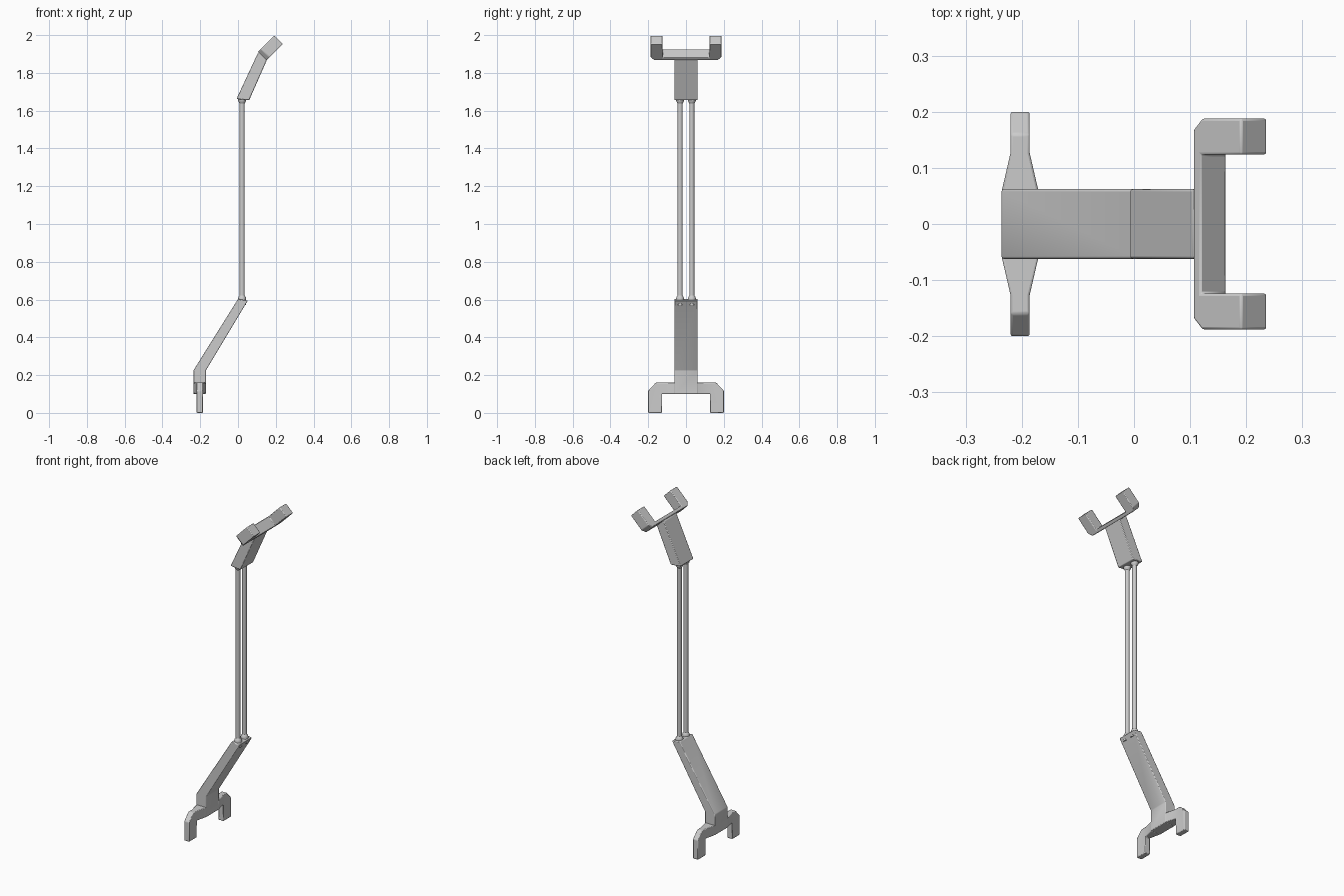
import bpy, bmesh
from mathutils import Vector

if "Cube" in bpy.data.objects:
    bpy.data.objects.remove(bpy.data.objects["Cube"])


def finish(name, bm, bevel=0.004):
    bmesh.ops.remove_doubles(bm, verts=bm.verts, dist=1e-5)
    bmesh.ops.recalc_face_normals(bm, faces=bm.faces)
    me = bpy.data.meshes.new(name)
    bm.to_mesh(me)
    bm.free()
    ob = bpy.data.objects.new(name, me)
    bpy.context.collection.objects.link(ob)
    if bevel:
        mod = ob.modifiers.new("soft_edges", 'BEVEL')
        mod.width = bevel
        mod.segments = 2
        mod.limit_method = 'ANGLE'
        mod.angle_limit = 0.4
    bpy.ops.object.select_all(action='DESELECT')
    ob.select_set(True)
    bpy.context.view_layer.objects.active = ob
    bpy.ops.object.shade_smooth_by_angle(angle=0.6)
    return ob


def extrude(name, points, offset):
    """Closed profile of 3D points swept along an offset."""
    bm = bmesh.new()
    face = bm.faces.new([bm.verts.new(p) for p in points])
    ext = bmesh.ops.extrude_face_region(bm, geom=[face])
    new = [g for g in ext["geom"] if isinstance(g, bmesh.types.BMVert)]
    bmesh.ops.translate(bm, verts=new, vec=offset)
    return finish(name, bm)


def lathe(name, x, y, profile, sides=20):
    """Turned part from (radius, z) pairs."""
    bm = bmesh.new()
    vs = [bm.verts.new((x + r, y, z)) for r, z in [(0, profile[0][1])] + profile + [(0, profile[-1][1])]]
    es = [bm.edges.new(p) for p in zip(vs, vs[1:])]
    bmesh.ops.spin(bm, geom=vs + es, cent=(x, y, 0), axis=(0, 0, 1),
                   angle=6.283185307, steps=sides)
    return finish(name, bm, 0)


W = 0.062

# lower bent arm with its hub
lower = [(-0.236, 0.10), (-0.170, 0.10), (-0.170, 0.225), (0.052, 0.595), (0.0, 0.603), (-0.236, 0.225)]
extrude("lower_arm", [(x, -W, z) for x, z in lower], Vector((0, 2 * W, 0)))

# upper slanted arm
upper = [(-0.008, 1.662), (0.059, 1.655), (0.153, 1.868), (0.122, 1.915), (0.105, 1.905)]
extrude("upper_arm", [(x, -W, z) for x, z in upper], Vector((0, 2 * W, 0)))

# lower fork: tapered shoulders ending in downward feet
bm = bmesh.new()
half = [(W - 0.004, 0.10, 0.16, 0.033), (0.127, 0.10, 0.16, 0.017)]
foot = [(0.127, 0.0), (0.2, 0.0), (0.2, 0.118), (0.16, 0.16), (0.127, 0.16), (0.127, 0.10)]
cx = -0.203
for s in (-1, 1):
    front = [bm.verts.new((cx - 0.017, s * y, z)) for y, z in foot]
    back = [bm.verts.new((cx + 0.017, s * y, z)) for y, z in foot]
    bm.faces.new(front)
    bm.faces.new(back)
    for i in range(len(foot)):
        if i != 4:  # open where the shoulder joins
            j = (i + 1) % len(foot)
            bm.faces.new((front[i], front[j], back[j], back[i]))
    y, z0, z1, h = half[0]
    a = [bm.verts.new((cx + dx, s * y, z)) for dx, z in ((-h, z0), (h, z0), (h, z1), (-h, z1))]
    b = [front[5], back[5], back[4], front[4]]
    bm.faces.new(a)
    for i in range(4):
        j = (i + 1) % 4
        bm.faces.new((a[i], a[j], b[j], b[i]))
finish("lower_fork", bm)

# upper fork: flat U outline, (y, distance along prong), tilted 45 degrees
U = [(0.168, 0), (0.188, 0.022), (0.188, 0.122), (0.124, 0.122), (0.124, 0.019)]
outline = U + [(-y, t) for y, t in reversed(U)]
k = 0.7071
extrude("upper_fork", [(0.105 + t * k, y, 1.912 + t * k) for y, t in outline],
        Vector((0.046, 0, -0.046)))

# twin rods with stepped collars at both ends
for s, side in ((-1, "front"), (1, "back")):
    lathe(side + "_rod", 0.022, s * 0.031, [
        (0.021, 0.57), (0.021, 0.607), (0.018, 0.615), (0.013, 0.622),
        (0.013, 1.638), (0.018, 1.645), (0.021, 1.653), (0.021, 1.68)])
